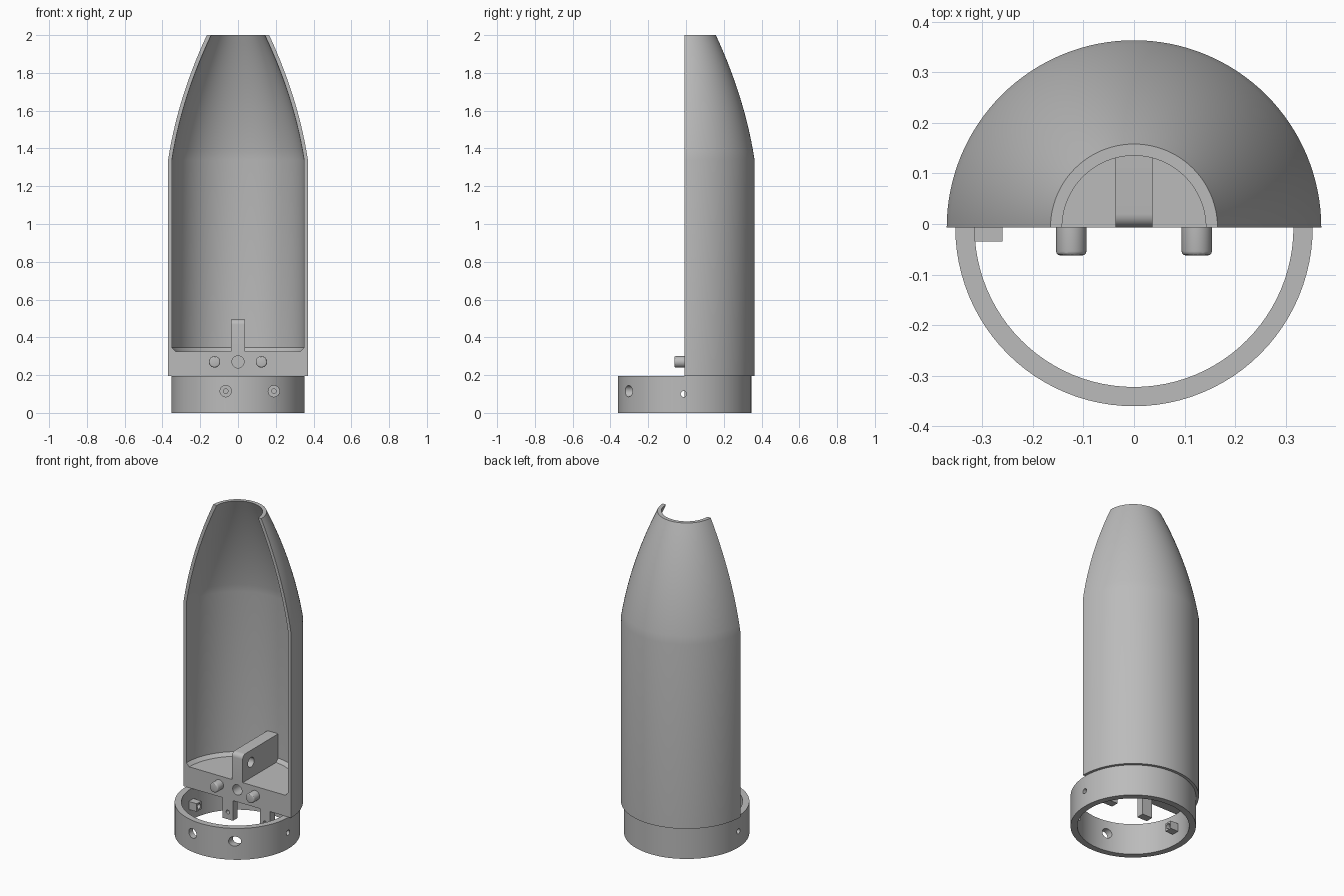
import bpy, bmesh, math
from mathutils import Vector, Matrix

cube = bpy.data.objects.get("Cube")
if cube:
    bpy.data.objects.remove(cube, do_unlink=True)

AXIS_Y = -0.007          # centre line of the body and plane of the cut
grey = bpy.data.materials.new("plain_grey")
grey.use_nodes = True
grey.diffuse_color = (0.5, 0.5, 0.5, 1)
grey.node_tree.nodes["Principled BSDF"].inputs["Base Color"].default_value = (0.5, 0.5, 0.5, 1)


def add_object(name, bm):
    bmesh.ops.recalc_face_normals(bm, faces=bm.faces)
    mesh = bpy.data.meshes.new(name)
    bm.to_mesh(mesh)
    bm.free()
    mesh.materials.append(grey)
    ob = bpy.data.objects.new(name, mesh)
    bpy.context.collection.objects.link(ob)
    return ob


def lathe(name, profile, angle, steps, closed):
    """Turn an (r, z) profile about the body axis, starting at +x."""
    bm = bmesh.new()
    vs = [bm.verts.new((r, AXIS_Y, z)) for r, z in profile]
    edges = [bm.edges.new(p) for p in zip(vs, vs[1:])]
    if closed:
        edges.append(bm.edges.new((vs[-1], vs[0])))
    bmesh.ops.spin(bm, geom=vs + edges, cent=(0, AXIS_Y, 0), axis=(0, 0, 1),
                   angle=angle, steps=steps)
    bmesh.ops.remove_doubles(bm, verts=bm.verts, dist=1e-5)
    bmesh.ops.holes_fill(bm, edges=[e for e in bm.edges if e.is_boundary], sides=0)
    return add_object(name, bm)


def box(name, low, high):
    bm = bmesh.new()
    low, high = Vector(low), Vector(high)
    bmesh.ops.create_cube(bm, size=1, matrix=Matrix.Translation((low + high) / 2)
                          @ Matrix.Diagonal((*(high - low), 1)))
    return add_object(name, bm)


def rod(name, start, end, radius, tip_bevel=0):
    bm = bmesh.new()
    start, end = Vector(start), Vector(end)
    d = end - start
    bmesh.ops.create_cone(bm, cap_ends=True, segments=32, radius1=radius, radius2=radius,
                          depth=d.length, matrix=Matrix.Translation((start + end) / 2)
                          @ d.to_track_quat("Z", "Y").to_matrix().to_4x4())
    if tip_bevel:
        rim = [e for e in bm.edges if all((v.co - end).length < radius * 1.1 for v in e.verts)]
        bmesh.ops.bevel(bm, geom=rim, offset=tip_bevel, segments=3, profile=0.5, affect="EDGES")
    return add_object(name, bm)


def drill(ob, start, end, radius):
    cutter = rod("cutter", start, end, radius)
    cutter.hide_render = True
    mod = ob.modifiers.new("hole", "BOOLEAN")
    mod.operation, mod.solver, mod.object = "DIFFERENCE", "EXACT", cutter
    bpy.context.view_layer.objects.active = ob
    bpy.ops.object.modifier_apply(modifier=mod.name)
    bpy.data.objects.remove(cutter, do_unlink=True)


# Half shell: straight wall, curved nose, solid floor with a chamfered corner
def nose(r_base, r_top, z_base):
    steps = [i / 14 for i in range(15)]
    return [(r_base - (r_base - r_top) * (0.5 * t + 0.5 * t * t),
             z_base + (2 - z_base) * t) for t in steps]


shell = lathe("half_shell",
              [(0, 0.195), (0.37, 0.195)] + nose(0.37, 0.165, 1.34)
              + nose(0.35, 0.142, 1.34)[::-1]
              + [(0.35, 0.345), (0.33, 0.325), (0, 0.325)],
              math.pi, 64, False)
drill(shell, (0, -0.1, 0.27), (0, 0.1, 0.27), 0.032)

# Upright rib with a rounded front corner and a cross hole
rib = box("centre_rib", (-0.037, AXIS_Y, 0.325), (0.037, 0.35, 0.495))
bm = bmesh.new()
bm.from_mesh(rib.data)
corner = [e for e in bm.edges if all(v.co.y < 0 and v.co.z > 0.4 for v in e.verts)]
bmesh.ops.bevel(bm, geom=corner, offset=0.027, segments=6, profile=0.5, affect="EDGES")
bm.to_mesh(rib.data)
bm.free()
drill(rib, (-0.1, 0.075, 0.42), (0.1, 0.075, 0.42), 0.03)

# Locating pegs on the cut face
pegs = [rod(f"{side}_peg", (x, 0.0, 0.27), (x, -0.062, 0.27), 0.03, 0.008)
        for side, x in (("right", -0.124), ("left", 0.124))]

# Base ring with two front screw holes and a small hole on each side
ring = lathe("base_ring", [(0.315, 0), (0.353, 0), (0.353, 0.195), (0.315, 0.195)],
             math.tau, 96, True)
SCREWS = (("right", -0.065), ("left", 0.19))
for side, x in SCREWS:
    drill(ring, (x, -0.5, 0.115), (x, -0.2, 0.115), 0.03)
drill(ring, (-0.5, -0.012, 0.1), (0.5, -0.012, 0.1), 0.016)

# Screw tabs under the floor, behind the front holes
tabs = []
for side, x in SCREWS:
    tab = box(f"{side}_screw_tab", (x - 0.035, AXIS_Y, 0.07), (x + 0.035, 0.04, 0.196))
    drill(tab, (x, -0.1, 0.115), (x, 0.025, 0.115), 0.012)
    tabs.append(tab)

# Small lug inside the ring at the side hole
lug = box("side_lug", (-0.32, -0.035, 0.075), (-0.26, 0.012, 0.125))
drill(lug, (-0.5, -0.012, 0.1), (0, -0.012, 0.1), 0.016)

# Smooth the curved walls, keep the edges sharp
bpy.ops.object.select_all(action="DESELECT")
for ob in [shell, rib, ring, lug] + pegs + tabs:
    ob.select_set(True)
bpy.context.view_layer.objects.active = shell
bpy.ops.object.shade_smooth_by_angle(angle=math.radians(30))
